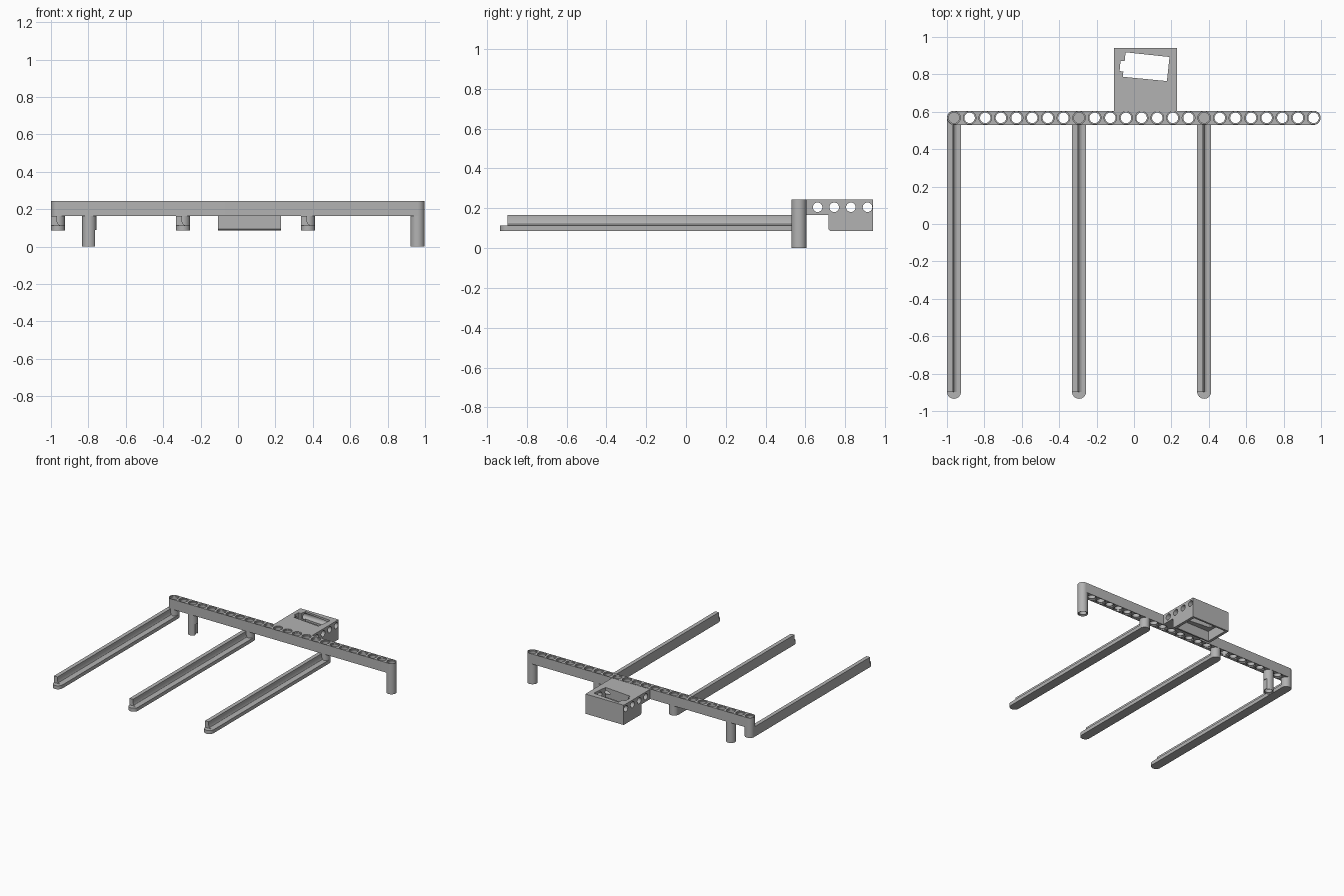
import bpy, bmesh, math
from mathutils import Matrix, Vector

cube = bpy.data.objects.get("Cube")
if cube:
    bpy.data.objects.remove(cube, do_unlink=True)

grey = bpy.data.materials.new("plain_grey")
grey.use_nodes = True
grey.diffuse_color = (0.45, 0.45, 0.45, 1)
grey.node_tree.nodes["Principled BSDF"].inputs["Base Color"].default_value = (0.45, 0.45, 0.45, 1)

PITCH, RAD, BEAM_Y = 0.0836, 0.0375, 0.5675
LOW, MID, TOP = 0.085, 0.165, 0.245
hole_x = [-0.9625 + PITCH * i for i in range(24)]
# Axis frames: profile coordinates (u, v) and extrusion direction w
FRAMES = {
    "Z": lambda u, v, w: Vector((u, v, w)),
    "Y": lambda u, v, w: Vector((u, w, v)),
    "X": lambda u, v, w: Vector((w, u, v)),
}


def prism(bm, pts, lo, hi, axis="Z"):
    """Extrude a flat outline between two levels along an axis."""
    put = FRAMES[axis]
    a = [bm.verts.new(put(u, v, lo)) for u, v in pts]
    b = [bm.verts.new(put(u, v, hi)) for u, v in pts]
    faces = [bm.faces.new(a), bm.faces.new(b)]
    n = len(pts)
    for i in range(n):
        j = (i + 1) % n
        faces.append(bm.faces.new((a[i], a[j], b[j], b[i])))
    bmesh.ops.recalc_face_normals(bm, faces=faces)


def arc(cx, cy, r, start, end, n=16):
    return [(cx + r * math.cos(math.radians(start + (end - start) * i / n)),
             cy + r * math.sin(math.radians(start + (end - start) * i / n))) for i in range(n + 1)]


def circle(cx, cy, r, n=32):
    return arc(cx, cy, r, 0, 360, n)[:-1]


def rect(u0, v0, u1, v1):
    return [(u0, v0), (u1, v0), (u1, v1), (u0, v1)]


def spool(bm, x, y, lo, hi, r=0.028, wide=0.034, lip=0.009):
    """Lathe a counterbored hole cutter."""
    rings = []
    for rad, z in ((wide, lo - 0.01), (wide, lo + lip), (r, lo + lip),
                   (r, hi - lip), (wide, hi - lip), (wide, hi + 0.01)):
        rings.append([bm.verts.new((u, v, z)) for u, v in circle(x, y, rad)])
    faces = [bm.faces.new(rings[0]), bm.faces.new(rings[-1])]
    for a, b in zip(rings, rings[1:]):
        for i in range(len(a)):
            j = (i + 1) % len(a)
            faces.append(bm.faces.new((a[i], a[j], b[j], b[i])))
    bmesh.ops.recalc_face_normals(bm, faces=faces)


def make(name, bm):
    me = bpy.data.meshes.new(name)
    bm.to_mesh(me)
    bm.free()
    me.materials.append(grey)
    ob = bpy.data.objects.new(name, me)
    bpy.context.collection.objects.link(ob)
    return ob


def solid(name, pts, lo, hi, axis="Z"):
    bm = bmesh.new()
    prism(bm, pts, lo, hi, axis)
    return make(name, bm)


def combine(ob, other, operation="DIFFERENCE"):
    """Apply a boolean and drop the helper."""
    mod = ob.modifiers.new("cut", "BOOLEAN")
    mod.operation, mod.solver, mod.object = operation, "EXACT", other
    bpy.context.view_layer.update()
    dg = bpy.context.evaluated_depsgraph_get()
    me = bpy.data.meshes.new_from_object(ob.evaluated_get(dg))
    ob.modifiers.clear()
    ob.data = me
    bpy.data.objects.remove(other, do_unlink=True)


# Perforated beam with rounded ends; the holes above the rails are blind
outline = arc(hole_x[-1], BEAM_Y, RAD, -90, 90) + arc(hole_x[0], BEAM_Y, RAD, 90, 270)
beam = solid("beam", outline, MID, TOP)
bm = bmesh.new()
for x in hole_x:
    spool(bm, x, BEAM_Y, MID, TOP)
combine(beam, make("beam_cutter", bm))
parts = [beam]

# Hollow legs
for name, i in (("right_leg", 2), ("left_leg", 23)):
    x = hole_x[i]
    leg = solid(name, circle(x, BEAM_Y, RAD), 0, MID)
    bm = bmesh.new()
    spool(bm, x, BEAM_Y, 0, MID)
    combine(leg, make("leg_cutter", bm))
    if i == 2:
        # Clearance flat on the lower inner side
        combine(leg, solid("flat_cutter", rect(x + 0.031, 0.5, x + 0.06, 0.65), -0.01, 0.09))
    parts.append(leg)

# Stepped rails with a round foot at the front and a round post under the beam
for name, i in (("right_rail", 0), ("middle_rail", 8), ("left_rail", 16)):
    x = hole_x[i]
    profile = [(x - RAD, LOW), (x + RAD, LOW), (x + RAD, 0.113), (x + 0.013, 0.113),
               (x + 0.001, 0.12), (x - 0.006, 0.135), (x - 0.006, MID), (x - RAD, MID)]
    parts.append(solid(name, profile, -0.897, BEAM_Y, "Y"))
    parts.append(solid(name + "_tip", arc(x, -0.897, RAD, 180, 360), LOW, 0.113))
    parts.append(solid(name + "_post", circle(x, BEAM_Y, RAD), LOW, MID))

# Rear housing: side profile with a deep back half
X0, X1, BACK = -0.107, 0.231, 0.94
side = [(0.6, MID), (0.715, MID), (0.715, 0.095), (0.725, LOW), (BACK, LOW), (BACK, 0.243), (0.6, 0.243)]
housing = solid("housing", side, X0, X1, "X")
# Open underside
combine(housing, solid("cavity_cutter", rect(X0 + 0.022, 0.737, X1 - 0.022, BACK - 0.015), 0.05, MID))
# Tilted notched window through the top
window = [(-0.045, 0.918), (0.19, 0.893), (0.176, 0.764), (-0.06, 0.787),
          (-0.057, 0.815), (-0.077, 0.818), (-0.072, 0.872), (-0.05, 0.87)]
combine(housing, solid("window_cutter", window, 0.1, 0.3))
# Row of cross holes
bm = bmesh.new()
for i in range(4):
    prism(bm, circle(0.661 + PITCH * i, 0.205, 0.024, 24), X0 - 0.05, X1 + 0.05, "X")
combine(housing, make("bore_cutter", bm))
parts.append(housing)

# Smooth round walls, crisp edges
bpy.ops.object.select_all(action="DESELECT")
for ob in parts:
    ob.select_set(True)
bpy.context.view_layer.objects.active = beam
bpy.ops.object.shade_smooth_by_angle(angle=math.radians(30))
